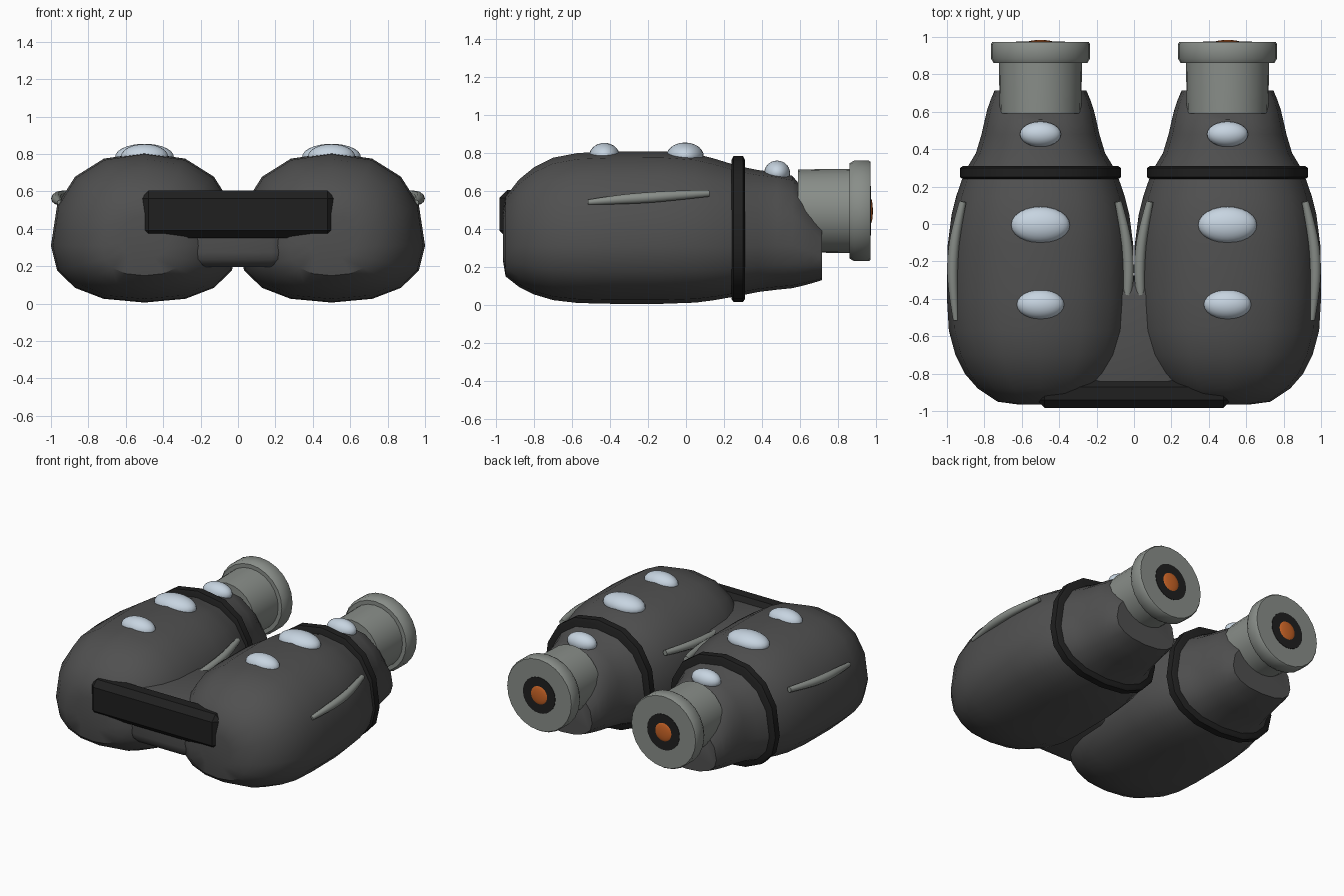
import bpy, bmesh
from math import sin, cos, pi, radians, copysign
from mathutils import Vector

cube = bpy.data.objects.get("Cube")
if cube:
    bpy.data.objects.remove(cube, do_unlink=True)


def material(name, rgb, rough=0.6):
    m = bpy.data.materials.new(name)
    m.use_nodes = True
    m.diffuse_color = (*rgb, 1)
    bsdf = m.node_tree.nodes["Principled BSDF"]
    bsdf.inputs["Base Color"].default_value = (*rgb, 1)
    bsdf.inputs["Roughness"].default_value = rough
    return m


BODY = material("charcoal", (0.08, 0.08, 0.08))
BLACK = material("black rubber", (0.014, 0.014, 0.014))
METAL = material("grey metal", (0.25, 0.27, 0.25))
KNOB = material("pale blue", (0.57, 0.66, 0.75))
LENS = material("orange lens", (0.6, 0.13, 0.02))


def finish(name, bm, mat, angle=35):
    bmesh.ops.recalc_face_normals(bm, faces=bm.faces)
    mesh = bpy.data.meshes.new(name)
    bm.to_mesh(mesh)
    bm.free()
    mesh.materials.append(mat)
    ob = bpy.data.objects.new(name, mesh)
    bpy.context.collection.objects.link(ob)
    bpy.ops.object.select_all(action='DESELECT')
    ob.select_set(True)
    bpy.context.view_layer.objects.active = ob
    bpy.ops.object.shade_smooth_by_angle(angle=radians(angle))
    return ob


def loft(name, x, stations, mat, sides=24, power=1.0, waist=0.5):
    """Skin rounded sections (y, half width, bottom, top) along y."""
    bm = bmesh.new()
    rings = []
    for y, hw, low, high in stations:
        mid = low + (high - low) * waist
        ring = []
        for i in range(sides):
            a = 2 * pi * i / sides
            c = copysign(abs(cos(a)) ** power, cos(a))
            s = copysign(abs(sin(a)) ** power, sin(a))
            z = mid + s * ((high - mid) if s > 0 else (mid - low))
            ring.append(bm.verts.new((x + hw * c, y, z)))
        rings.append(ring)
    for a, b in zip(rings, rings[1:]):
        for i in range(sides):
            j = (i + 1) % sides
            bm.faces.new((a[i], a[j], b[j], b[i]))
    bm.faces.new(rings[0])
    bm.faces.new(rings[-1])
    return finish(name, bm, mat)


def lathe(name, x, z, profile, mat):
    return loft(name, x, [(y, r, z - r, z + r) for y, r in profile], mat)


def ellipsoid(name, centre, radii, mat):
    bm = bmesh.new()
    bmesh.ops.create_uvsphere(bm, u_segments=24, v_segments=14, radius=1)
    bmesh.ops.scale(bm, vec=radii, verts=bm.verts)
    bmesh.ops.translate(bm, vec=centre, verts=bm.verts)
    return finish(name, bm, mat, 60)


def block(name, low, high, bevel, mat, segments=1):
    bm = bmesh.new()
    bmesh.ops.create_cube(bm, size=1)
    low, high = Vector(low), Vector(high)
    bmesh.ops.scale(bm, vec=high - low, verts=bm.verts)
    bmesh.ops.translate(bm, vec=(low + high) / 2, verts=bm.verts)
    bmesh.ops.bevel(bm, geom=bm.edges[:], offset=bevel, segments=segments,
                    profile=0.5, affect='EDGES')
    return finish(name, bm, mat)


def fin(name, points, mat):
    """Tapered rod following the side of a barrel: (x, y, z, radius)."""
    curve = bpy.data.curves.new(name, 'CURVE')
    curve.dimensions = '3D'
    curve.bevel_depth = 1
    curve.bevel_resolution = 3
    curve.use_fill_caps = True
    spline = curve.splines.new('NURBS')
    spline.points.add(len(points) - 1)
    spline.use_endpoint_u = True
    spline.order_u = 3
    for p, (x, y, z, r) in zip(spline.points, points):
        p.co = (x, y, z, 1)
        p.radius = r
    curve.materials.append(mat)
    ob = bpy.data.objects.new(name, curve)
    bpy.context.collection.objects.link(ob)


# barrel sections: y, half width, bottom, top
BARREL = [
    (-0.965, 0.12, 0.24, 0.47), (-0.95, 0.23, 0.15, 0.57),
    (-0.88, 0.335, 0.095, 0.66), (-0.8, 0.405, 0.055, 0.725),
    (-0.7, 0.455, 0.025, 0.775), (-0.57, 0.49, 0.01, 0.8),
    (-0.4, 0.5, 0.006, 0.807), (-0.12, 0.497, 0.006, 0.808),
    (0.05, 0.475, 0.012, 0.795), (0.15, 0.45, 0.025, 0.77),
    (0.28, 0.405, 0.048, 0.73), (0.38, 0.345, 0.068, 0.71),
    (0.48, 0.315, 0.08, 0.697), (0.56, 0.297, 0.088, 0.68),
    (0.61, 0.285, 0.1, 0.62), (0.66, 0.268, 0.113, 0.55),
    (0.715, 0.245, 0.13, 0.46)]
BAND = [(0.24, 0.415, 0.03, 0.765), (0.25, 0.43, 0.015, 0.785),
        (0.3, 0.43, 0.015, 0.785), (0.31, 0.415, 0.03, 0.765)]
KNOBS = [("front", -0.43, 0.785, (0.127, 0.08, 0.068)),
         ("middle", -0.005, 0.785, (0.157, 0.098, 0.07)),
         ("rear", 0.48, 0.695, (0.11, 0.068, 0.065))]
AXIS = 0.495

for side, x in (("left", 0.5), ("right", -0.5)):
    loft(side + "_barrel", x, BARREL, BODY, 16, 0.86, 0.38)
    loft(side + "_rubber_band", x, BAND, BLACK, 16, 0.86, 0.38)

    # eyepiece with flange, dark ring and lens
    lathe(side + "_eyepiece_tube", x, AXIS,
          [(0.59, 0.217), (0.7, 0.22), (0.88, 0.222)], METAL)
    lathe(side + "_eyepiece_flange", x, AXIS,
          [(0.86, 0.25), (0.885, 0.265), (0.962, 0.265), (0.972, 0.258)], METAL)
    lathe(side + "_eyepiece_ring", x, AXIS, [(0.968, 0.13), (0.975, 0.13)], BLACK)
    ellipsoid(side + "_lens", (x, 0.97, AXIS), (0.07, 0.014, 0.07), LENS)

    # domed buttons along the top
    for place, y, z, radii in KNOBS:
        ellipsoid(f"{side}_{place}_button", (x, y, z), radii, KNOB)

    # grip fins on both flanks
    for flank, d in (("outer", 1), ("inner", -1)):
        fin(f"{side}_{flank}_fin",
            [(x + d * 0.452, -0.515, 0.54, 0.015), (x + d * 0.468, -0.36, 0.555, 0.026),
             (x + d * 0.472, -0.2, 0.565, 0.03), (x + d * 0.452, -0.03, 0.578, 0.026),
             (x + d * 0.415, 0.12, 0.588, 0.019)], METAL)

# bridge and front plate joining the barrels
block("bridge", (-0.26, -0.92, 0.195), (0.26, -0.3, 0.575), 0.08, BODY, 3)
block("front_plate", (-0.52, -0.983, 0.35), (0.52, -0.83, 0.605), 0.042, BLACK)
